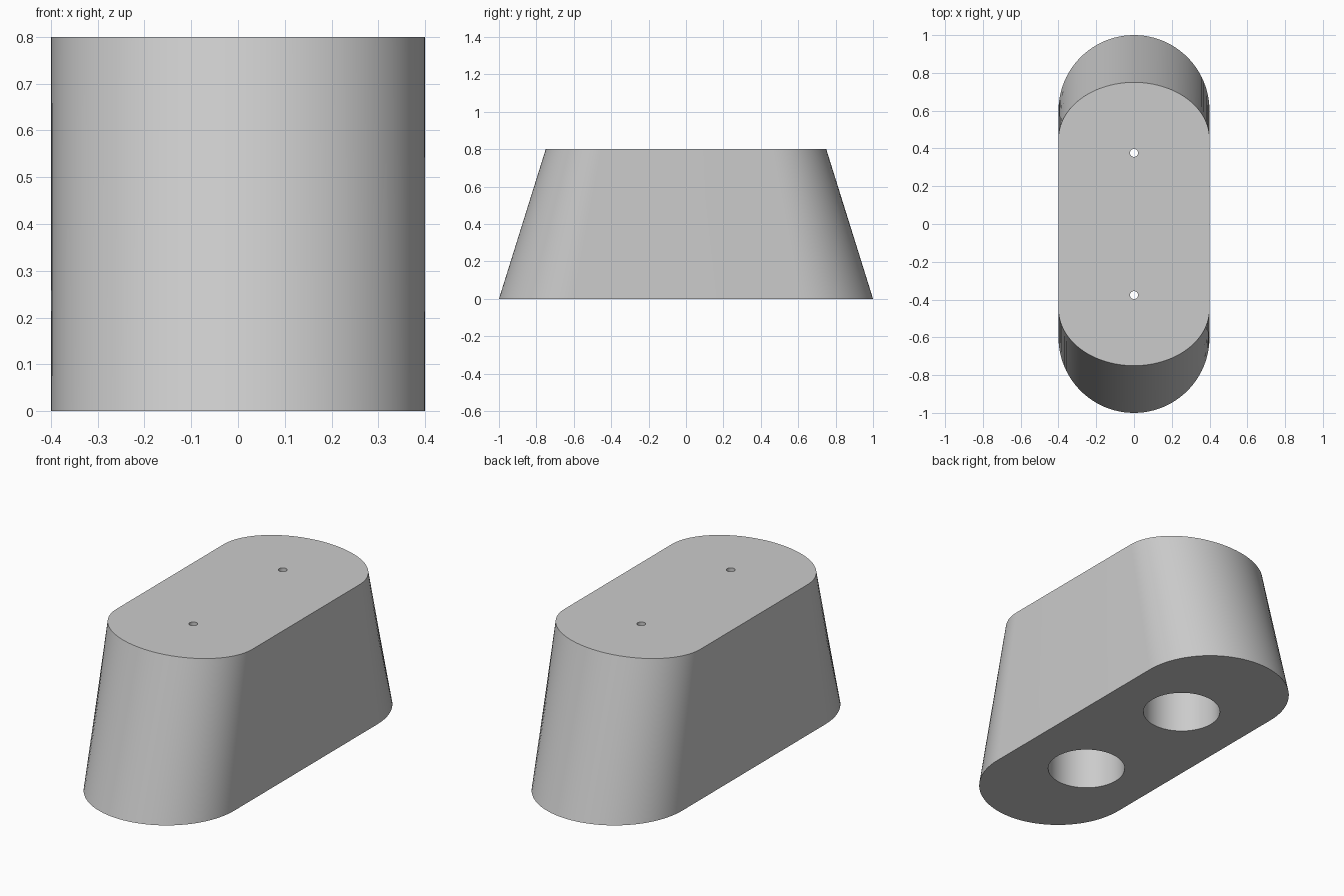
import bpy, bmesh
from math import pi, cos, sin, radians

cube = bpy.data.objects.get("Cube")
if cube:
    bpy.data.objects.remove(cube, do_unlink=True)

HALF_WIDTH = 0.4
STRAIGHT = 0.6
HEIGHT = 0.8
TOP_SCALE = 0.75
SEGMENTS = 48
HOLE_Y = 0.376

grey = bpy.data.materials.new("grey")
grey.use_nodes = True
colour = (0.6, 0.6, 0.6, 1)
grey.diffuse_color = colour
grey.node_tree.nodes["Principled BSDF"].inputs["Base Color"].default_value = colour


def stadium(bm, z, y_scale):
    """Ring of vertices with two round ends and straight sides."""
    ring = []
    for side in (1, -1):
        for i in range(SEGMENTS + 1):
            a = pi * i / SEGMENTS
            x = side * HALF_WIDTH * cos(a)
            y = side * (STRAIGHT + HALF_WIDTH * sin(a))
            ring.append(bm.verts.new((x, y * y_scale, z)))
    return ring


def cut_hole(target, y, radius, z0, z1):
    """Bore a vertical round hole between two heights."""
    bpy.ops.mesh.primitive_cylinder_add(
        vertices=64, radius=radius, depth=z1 - z0, location=(0, y, (z0 + z1) / 2))
    cutter = bpy.context.object
    cutter.hide_render = True
    mod = target.modifiers.new("bore", 'BOOLEAN')
    mod.operation = 'DIFFERENCE'
    mod.solver = 'EXACT'
    mod.object = cutter
    bpy.context.view_layer.objects.active = target
    bpy.ops.object.modifier_apply(modifier=mod.name)
    bpy.data.objects.remove(cutter, do_unlink=True)


# Tapered block with rounded ends
bm = bmesh.new()
low = stadium(bm, 0, 1)
high = stadium(bm, HEIGHT, TOP_SCALE)
count = len(low)
for i in range(count):
    j = (i + 1) % count
    bm.faces.new((low[i], low[j], high[j], high[i]))
bm.faces.new(low[::-1])
bm.faces.new(high)
mesh = bpy.data.meshes.new("tapered_block")
bm.to_mesh(mesh)
bm.free()
mesh.materials.append(grey)
block = bpy.data.objects.new("tapered_block", mesh)
bpy.context.collection.objects.link(block)

# Wide sockets from below, narrow vents through the top
for y in (HOLE_Y, -HOLE_Y):
    cut_hole(block, y, 0.194, -0.1, 0.6)
    cut_hole(block, y, 0.021, 0.5, 0.9)

bpy.ops.object.select_all(action='DESELECT')
block.select_set(True)
bpy.context.view_layer.objects.active = block
bpy.ops.object.shade_smooth_by_angle(angle=radians(30))
